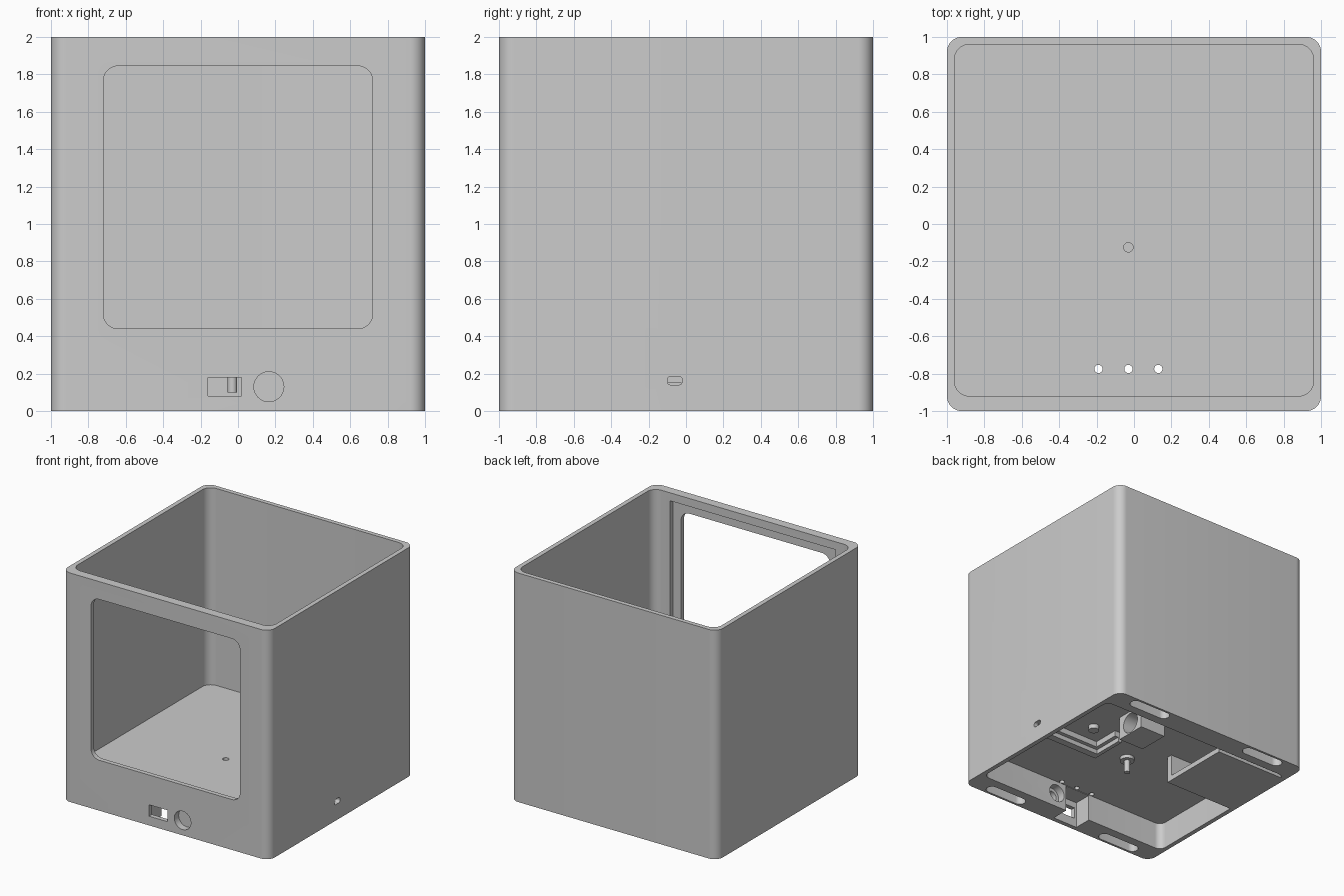
import bpy
import bmesh
from math import cos, sin, pi, radians

if "Cube" in bpy.data.objects:
    bpy.data.objects.remove(bpy.data.objects["Cube"], do_unlink=True)

grey = bpy.data.materials.new("light grey plastic")
grey.use_nodes = True
colour = (0.6, 0.6, 0.6, 1)
grey.diffuse_color = colour
grey.node_tree.nodes["Principled BSDF"].inputs["Base Color"].default_value = colour


def outline(u0, u1, v0, v1, r, steps=10):
    """Points of a rectangle with rounded corners."""
    if r == 0:
        return [(u0, v0), (u1, v0), (u1, v1), (u0, v1)]
    corners = [(u1 - r, v1 - r), (u0 + r, v1 - r), (u0 + r, v0 + r), (u1 - r, v0 + r)]
    pts = []
    for k, (cu, cv) in enumerate(corners):
        for i in range(steps + 1):
            a = (k + i / steps) * pi / 2
            pts.append((cu + r * cos(a), cv + r * sin(a)))
    return pts


def prism(name, axis, u, v, w, r=0):
    """Extrude a rounded rectangle u by v over the span w along an axis."""
    place = {"X": lambda a, b, c: (c, a, b),
             "Y": lambda a, b, c: (a, c, b),
             "Z": lambda a, b, c: (a, b, c)}[axis]
    bm = bmesh.new()
    pts = outline(*u, *v, r)
    rings = [[bm.verts.new(place(a, b, c)) for a, b in pts] for c in w]
    bm.faces.new(rings[0])
    bm.faces.new(rings[1])
    n = len(pts)
    for i in range(n):
        j = (i + 1) % n
        bm.faces.new((rings[0][i], rings[0][j], rings[1][j], rings[1][i]))
    bmesh.ops.remove_doubles(bm, verts=bm.verts, dist=1e-5)
    bmesh.ops.recalc_face_normals(bm, faces=bm.faces)
    mesh = bpy.data.meshes.new(name)
    bm.to_mesh(mesh)
    bm.free()
    obj = bpy.data.objects.new(name, mesh)
    mesh.materials.append(grey)
    bpy.context.collection.objects.link(obj)
    return obj


def rod(name, axis, cu, cv, r, w):
    """A round prism."""
    return prism(name, axis, (cu - r, cu + r), (cv - r, cv + r), w, r * 0.9999)


def activate(obj):
    bpy.ops.object.select_all(action="DESELECT")
    obj.select_set(True)
    bpy.context.view_layer.objects.active = obj


def cut(target, *cutters):
    for cutter in cutters:
        activate(target)
        mod = target.modifiers.new("cut", "BOOLEAN")
        mod.operation = "DIFFERENCE"
        mod.solver = "EXACT"
        mod.object = cutter
        bpy.ops.object.modifier_apply(modifier=mod.name)
        bpy.data.objects.remove(cutter, do_unlink=True)


def smooth(obj):
    activate(obj)
    bpy.ops.object.shade_smooth_by_angle(angle=radians(30))


# Shell with an open chamber above the floor and a shallow bay below it
CEIL, FLOOR = 0.24, 0.28
shell = prism("case_shell", "Z", (-1, 1), (-1, 1), (0, 2), 0.08)
cut(shell,
    prism("chamber", "Z", (-0.96, 0.96), (-0.92, 0.96), (FLOOR, 2.2), 0.08),
    prism("bay", "Z", (-0.96, 0.96), (-0.8, 0.8), (-0.2, CEIL), 0.06))

# Front window with a pane recess behind it
cut(shell,
    prism("window", "Y", (-0.72, 0.72), (0.44, 1.845), (-1.2, -0.7), 0.08),
    prism("pane_recess", "Y", (-0.8, 0.8), (0.36, 1.93), (-0.96, -0.8)))

# Switch pocket and opening, stepped socket bore, side port
cut(shell,
    prism("switch_pocket", "Z", (-0.18, 0.065), (-0.96, -0.7), (-0.2, CEIL - 0.005)),
    prism("switch_opening", "Y", (-0.16, 0.02), (0.08, 0.18), (-1.2, -0.9)),
    rod("socket_front", "Y", 0.165, 0.13, 0.08, (-1.2, -0.94)),
    rod("socket_bore", "Y", 0.165, 0.13, 0.05, (-1.1, -0.7)),
    rod("socket_back", "Y", 0.165, 0.13, 0.078, (-0.87, -0.7)),
    prism("side_port", "X", (-0.1, -0.02), (0.14, 0.185), (0.9, 1.2), 0.018))

# Foot slots near the four corners of the underside
for sx in (-1, 1):
    for sy in (-1, 1):
        x, y = sx * 0.61, sy * 0.93
        cut(shell, prism("foot_slot", "Z", (x - 0.2, x + 0.2), (y - 0.05, y + 0.05),
                         (-0.2, 0.16), 0.0499))

# Holes through the floor
for x in (-0.19, -0.03, 0.13):
    cut(shell, rod("cable_hole", "Z", x, -0.775, 0.022, (0.15, 0.35)))
cut(shell, rod("screw_recess", "Z", -0.03, -0.125, 0.025, (0.255, 0.35)))
smooth(shell)

# Battery tray under the floor: plate and end wall
prism("battery_plate", "Z", (-0.965, -0.28), (0.1, 0.765), (0, 0.045))
prism("battery_end_wall", "Z", (-0.965, -0.28), (0.1, 0.15), (0.04, CEIL + 0.01))

# Stepped corner rails for the circuit board by the side port
for name, inset, drop in (("board_rail_outer", 0.0, 0.05), ("board_rail_inner", 0.035, 0.09)):
    span = (CEIL - drop, CEIL + 0.01)
    prism(name, "Z", (0.28, 0.965), (-0.18, -0.08 - inset), span)
    prism(name + "_end", "Z", (0.27, 0.34 - inset), (-0.18, 0.16), span)

# Bored block for a round part
block = prism("holder_block", "Z", (0.2, 0.45), (0.35, 0.63), (0.03, CEIL + 0.01))
cut(block, rod("holder_bore", "X", 0.49, 0.13, 0.09, (0.24, 0.6)))
smooth(block)

# Screw post with a flared collar, and a small peg
for name, x, y, r, depth in (("screw_post", -0.03, -0.125, 0.025, 0.14),
                             ("screw_collar", -0.03, -0.125, 0.06, 0.03),
                             ("locating_peg", 0.52, 0.1, 0.045, 0.04)):
    post = rod(name, "Z", x, y, r, (CEIL - depth, CEIL + 0.01))
    smooth(post)
